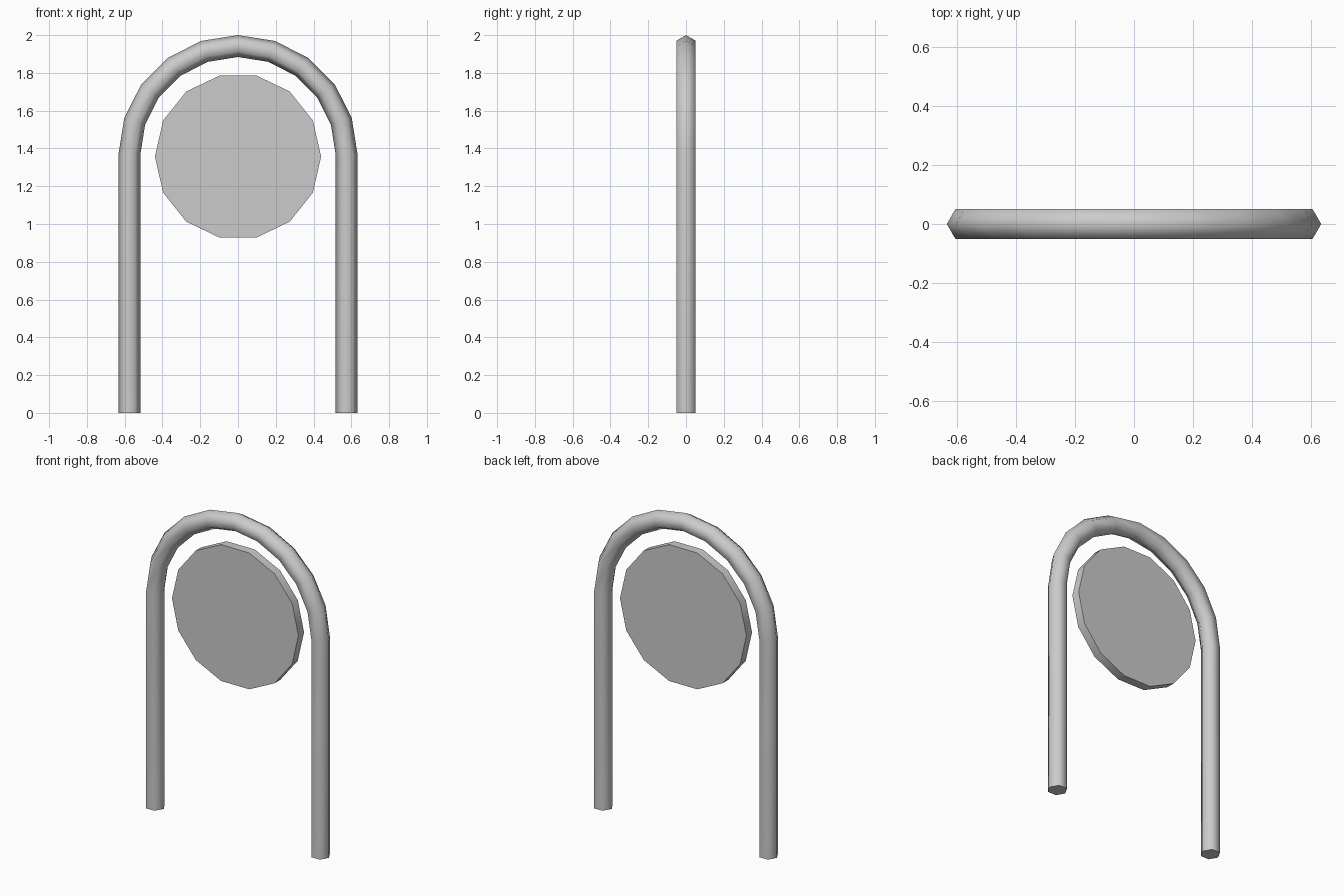
import bpy, bmesh
from math import sin, cos, pi, radians

if "Cube" in bpy.data.objects:
    bpy.data.objects.remove(bpy.data.objects["Cube"])

ARCH_R, TUBE_R, ARCH_Z = 0.575, 0.058, 1.367
TUBE_SIDES, ARC_STEPS = 6, 10
DISC_R, DISC_Z, DISC_T, DISC_SIDES = 0.44, 1.357, 0.056, 14


def finish(bm, name, angle):
    """Turn a bmesh into a named object, smooth below the given angle."""
    bmesh.ops.recalc_face_normals(bm, faces=bm.faces)
    mesh = bpy.data.meshes.new(name)
    bm.to_mesh(mesh)
    bm.free()
    obj = bpy.data.objects.new(name, mesh)
    bpy.context.collection.objects.link(obj)
    bpy.ops.object.select_all(action='DESELECT')
    obj.select_set(True)
    bpy.context.view_layer.objects.active = obj
    bpy.ops.object.shade_smooth_by_angle(angle=radians(angle))
    return obj


# Arch: hexagonal tube, straight legs joined by a half circle
bm = bmesh.new()
stations = [(0, 0.0)]
stations += [(pi * i / ARC_STEPS, ARCH_Z) for i in range(ARC_STEPS + 1)]
stations += [(pi, 0.0)]
rings = []
for a, z in stations:
    ring = []
    for k in range(TUBE_SIDES):
        t = 2 * pi * k / TUBE_SIDES
        r = ARCH_R + TUBE_R * cos(t)
        ring.append(bm.verts.new((r * cos(a), TUBE_R * sin(t), z + r * sin(a))))
    rings.append(ring)
for r0, r1 in zip(rings, rings[1:]):
    for k in range(TUBE_SIDES):
        n = (k + 1) % TUBE_SIDES
        bm.faces.new((r0[k], r0[n], r1[n], r1[k]))
bm.faces.new(rings[0])
bm.faces.new(rings[-1])
finish(bm, "arch_tube", 65)

# Disc: thin 14-sided plate hanging inside the arch
bm = bmesh.new()
rim = [bm.verts.new((DISC_R * cos(2 * pi * k / DISC_SIDES), -DISC_T / 2,
                     DISC_Z + DISC_R * sin(2 * pi * k / DISC_SIDES)))
       for k in range(DISC_SIDES)]
face = bm.faces.new(rim)
back = bmesh.ops.extrude_face_region(bm, geom=[face], use_keep_orig=True)
bmesh.ops.translate(bm, vec=(0, DISC_T, 0),
                    verts=[v for v in back["geom"] if isinstance(v, bmesh.types.BMVert)])
finish(bm, "disc_panel", 40)
